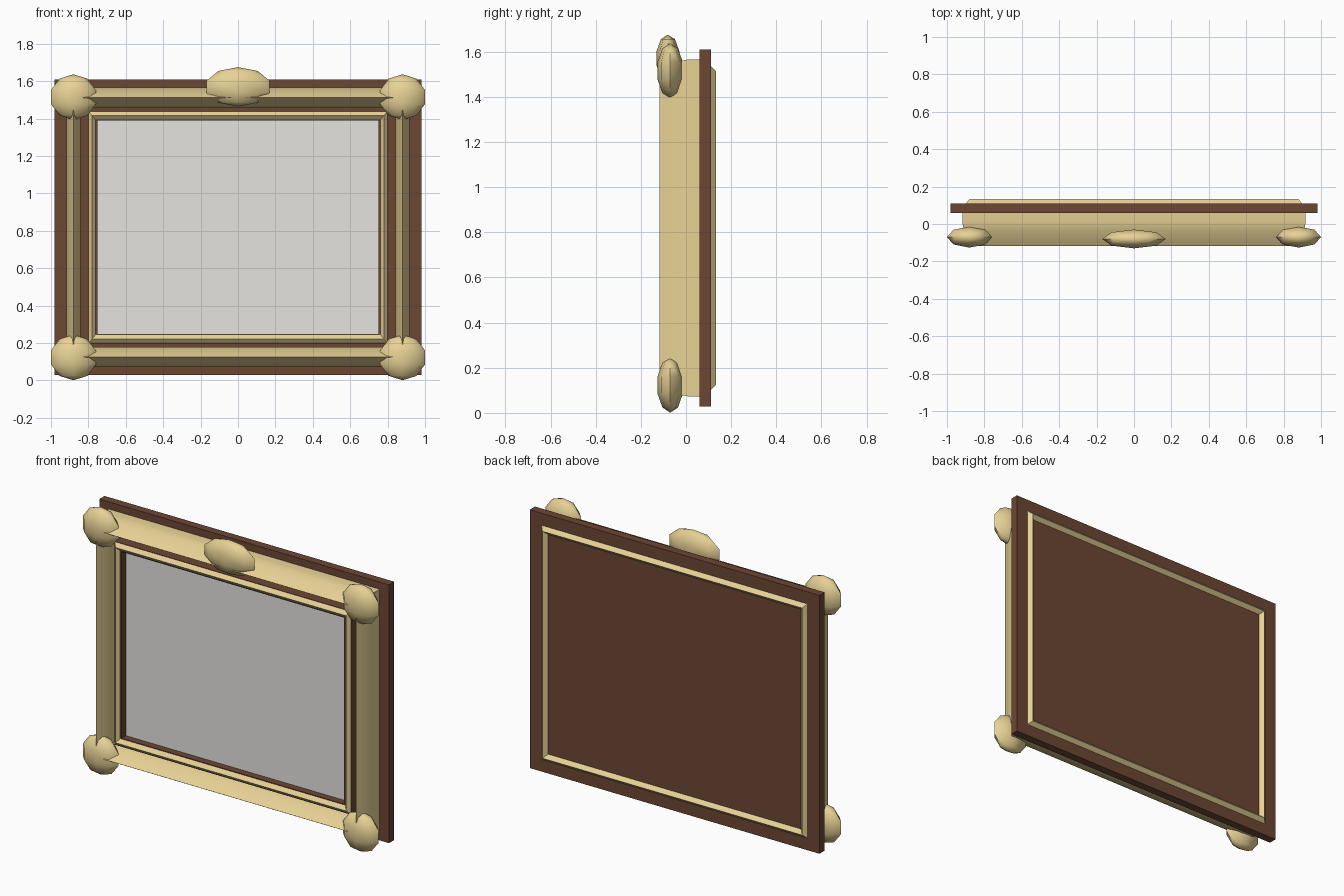
import bpy
import bmesh
import math

cube = bpy.data.objects.get("Cube")
if cube:
    bpy.data.objects.remove(cube, do_unlink=True)

MID_Z = 0.819


def material(name, rgb):
    mat = bpy.data.materials.new(name)
    mat.use_nodes = True
    colour = (*rgb, 1)
    mat.diffuse_color = colour
    mat.node_tree.nodes["Principled BSDF"].inputs["Base Color"].default_value = colour
    return mat


gold = material("pale gold", (0.8, 0.64, 0.3))
wood = material("dark wood", (0.15, 0.063, 0.034))
glass = material("light grey", (0.79, 0.77, 0.74))


def finish(bm, name, mat, smooth=False):
    bmesh.ops.recalc_face_normals(bm, faces=bm.faces)
    mesh = bpy.data.meshes.new(name)
    bm.to_mesh(mesh)
    bm.free()
    mesh.materials.append(mat)
    obj = bpy.data.objects.new(name, mesh)
    bpy.context.collection.objects.link(obj)
    if smooth:
        bpy.ops.object.select_all(action="DESELECT")
        obj.select_set(True)
        bpy.context.view_layer.objects.active = obj
        bpy.ops.object.shade_smooth_by_angle(angle=math.radians(38))
    return obj


def box(name, half_x, y0, y1, half_z, mat):
    bm = bmesh.new()
    bmesh.ops.create_cube(bm, size=1)
    for v in bm.verts:
        v.co = (v.co.x * 2 * half_x, y0 + (v.co.y + 0.5) * (y1 - y0),
                MID_Z + v.co.z * 2 * half_z)
    return finish(bm, name, mat)


def moulding(name, half, width, profile, mat, smooth=False):
    """Mitred rectangular frame. half and width are (x, z) pairs;
    profile holds (outward offset from -1 to 1, y) points."""
    bm = bmesh.new()
    rings = []
    for sx, sz in ((1, 1), (-1, 1), (-1, -1), (1, -1)):
        rings.append([bm.verts.new((sx * (half[0] + o * width[0]), y,
                                    MID_Z + sz * (half[1] + o * width[1])))
                      for o, y in profile])
    n = len(profile)
    for i, ring in enumerate(rings):
        nxt = rings[(i + 1) % 4]
        for j in range(n):
            k = (j + 1) % n
            bm.faces.new((ring[j], ring[k], nxt[k], nxt[j]))
    return finish(bm, name, mat, smooth)


def ornament(name, centre, radii):
    bm = bmesh.new()
    bmesh.ops.create_uvsphere(bm, u_segments=8, v_segments=5, radius=1)
    for v in bm.verts:
        v.co = [c + r * p for c, r, p in zip(centre, radii, v.co)]
    return finish(bm, name, gold, True)


# Backing board, inner wooden frame and recessed picture pane
box("backing_board", 0.98, 0.06, 0.11, 0.79, wood)
moulding("inner_frame", (0.776, 0.596), (0.024, 0.026),
         [(1, 0.065), (1, -0.05), (-1, -0.05), (-1, 0.065)], wood)
box("picture_pane", 0.754, -0.008, 0.0, 0.572, glass)

# Outer moulding: a pointed arch in section
side = [(1 - (i / 6) ** 1.5, 0.01 - 0.127 * i / 6) for i in range(7)]
arch = [(1, 0.07)] + side + [(-o, y) for o, y in reversed(side[:-1])] + [(-1, 0.07)]
moulding("outer_moulding", (0.88, 0.693), (0.037, 0.053), arch, gold, True)

# Inner lip and back bead: simple ridges
moulding("inner_lip", (0.78, 0.597), (0.02, 0.025),
         [(1, -0.048), (0, -0.07), (-1, -0.048)], gold)
moulding("back_bead", (0.878, 0.694), (0.024, 0.024),
         [(1, 0.108), (0, 0.133), (-1, 0.108)], gold)

# Corner and top ornaments
for sx, side_name in ((1, "left"), (-1, "right")):
    for sz, level in ((1, "top"), (-1, "bottom")):
        ornament(f"{level}_{side_name}_ornament",
                 (sx * 0.88, -0.07, MID_Z + sz * 0.696), (0.126, 0.059, 0.122))
ornament("top_centre_ornament", (0, -0.08, 1.57), (0.178, 0.053, 0.105))
